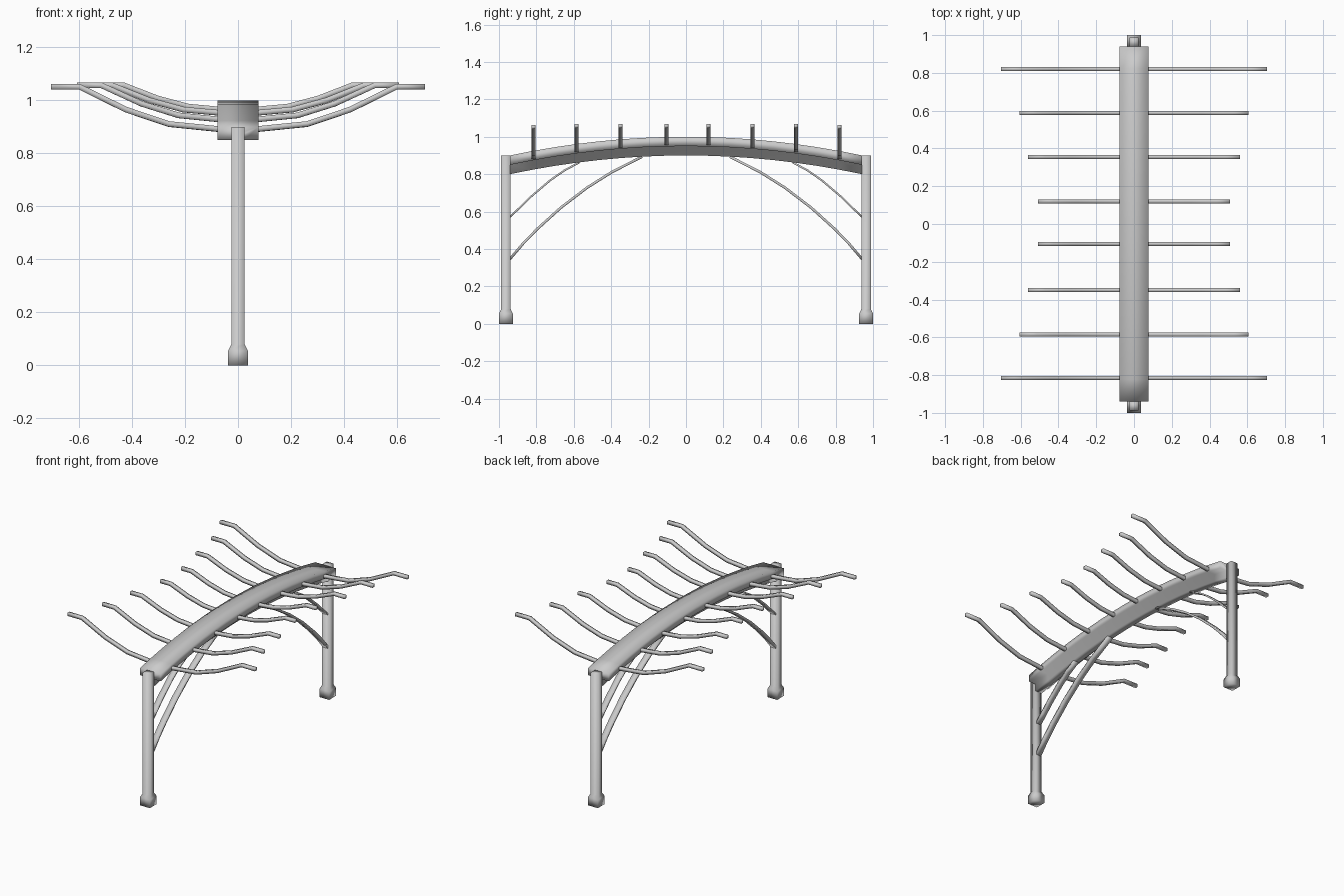
import bpy, bmesh
from mathutils import Vector

if "Cube" in bpy.data.objects:
    bpy.data.objects.remove(bpy.data.objects["Cube"])


def finish(name, bm):
    bmesh.ops.recalc_face_normals(bm, faces=bm.faces)
    me = bpy.data.meshes.new(name)
    bm.to_mesh(me)
    bm.free()
    for p in me.polygons:
        p.use_smooth = True
    ob = bpy.data.objects.new(name, me)
    bpy.context.collection.objects.link(ob)
    return ob


def skin(name, rings):
    """Join rings of points into a closed, capped tube."""
    bm = bmesh.new()
    vr = [[bm.verts.new(p) for p in r] for r in rings]
    n = len(vr[0])
    for a, b in zip(vr, vr[1:]):
        for i in range(n):
            j = (i + 1) % n
            bm.faces.new((a[i], a[j], b[j], b[i]))
    bm.faces.new(vr[0])
    bm.faces.new(vr[-1])
    return finish(name, bm)


def sweep(name, path, half_width, half_thick, place):
    """Sweep a rectangle along a 2D path; place maps (side, along, z) to 3D."""
    pts = [Vector(p) for p in path]
    rings = []
    for i, p in enumerate(pts):
        t = (pts[min(i + 1, len(pts) - 1)] - pts[max(i - 1, 0)]).normalized()
        nrm = Vector((-t.y, t.x)) * half_thick
        rings.append([place(s * half_width, *(p + k * nrm))
                      for s, k in ((-1, -1), (1, -1), (1, 1), (-1, 1))])
    return skin(name, rings)


def beam_top(y):
    return 0.9 + 0.1 * (1 - (y / 0.94) ** 2)


# arched T-shaped beam
section = [(-0.077, 0), (0.077, 0), (0.077, -0.05), (0.025, -0.05),
           (0.025, -0.1), (-0.025, -0.1), (-0.025, -0.05), (-0.077, -0.05)]
ys = [-0.94 + 1.88 * i / 16 for i in range(17)]
skin("arched_beam", [[(x, y, beam_top(y) + z) for x, z in section] for y in ys])

# posts with flared feet, and curved braces at each end
post_profile = [(0.037, 0), (0.037, 0.055), (0.025, 0.08), (0.025, 0.9)]
lower = [(0.945, 0.342), (0.87, 0.43), (0.795, 0.507), (0.67, 0.62),
         (0.53, 0.727), (0.395, 0.812), (0.235, 0.893)]
upper = [(0.945, 0.568), (0.89, 0.62), (0.832, 0.677), (0.725, 0.768),
         (0.65, 0.82), (0.57, 0.863)]
for side, end in ((-1, "front"), (1, "back")):
    skin(end + "_post", [[(sx * r, side * 0.963 + sy * r, z)
                          for sx, sy in ((-1, -1), (1, -1), (1, 1), (-1, 1))]
                         for r, z in post_profile])
    for label, path, thick in (("lower", lower, 0.007), ("upper", upper, 0.005)):
        sweep(f"{end}_{label}_brace", path, 0.02, thick,
              lambda s, a, z, side=side: (s, side * a, z))

# curved cross rafters, longest at the ends
lengths = [0.705, 0.607, 0.56, 0.507]
y_pos = [-0.815, -0.585, -0.35, -0.105, 0.12, 0.355, 0.588, 0.82]
for i, y in enumerate(y_pos):
    k = min(i, 7 - i)
    length = lengths[k]
    base = beam_top(y) - 0.033
    tip = 1.052 if k == 0 else 1.057
    rise = tip - base
    half = [(0.07, base), (0.37 * length, base + 0.12 * rise),
            (0.6 * length, base + 0.46 * rise),
            (0.85 * length, tip), (length, tip)]
    path = [(-x, z) for x, z in reversed(half)] + half
    sweep(f"rafter_{i + 1}", path, 0.0105, 0.0105,
          lambda s, a, z, y=y: (a, y + s, z))
